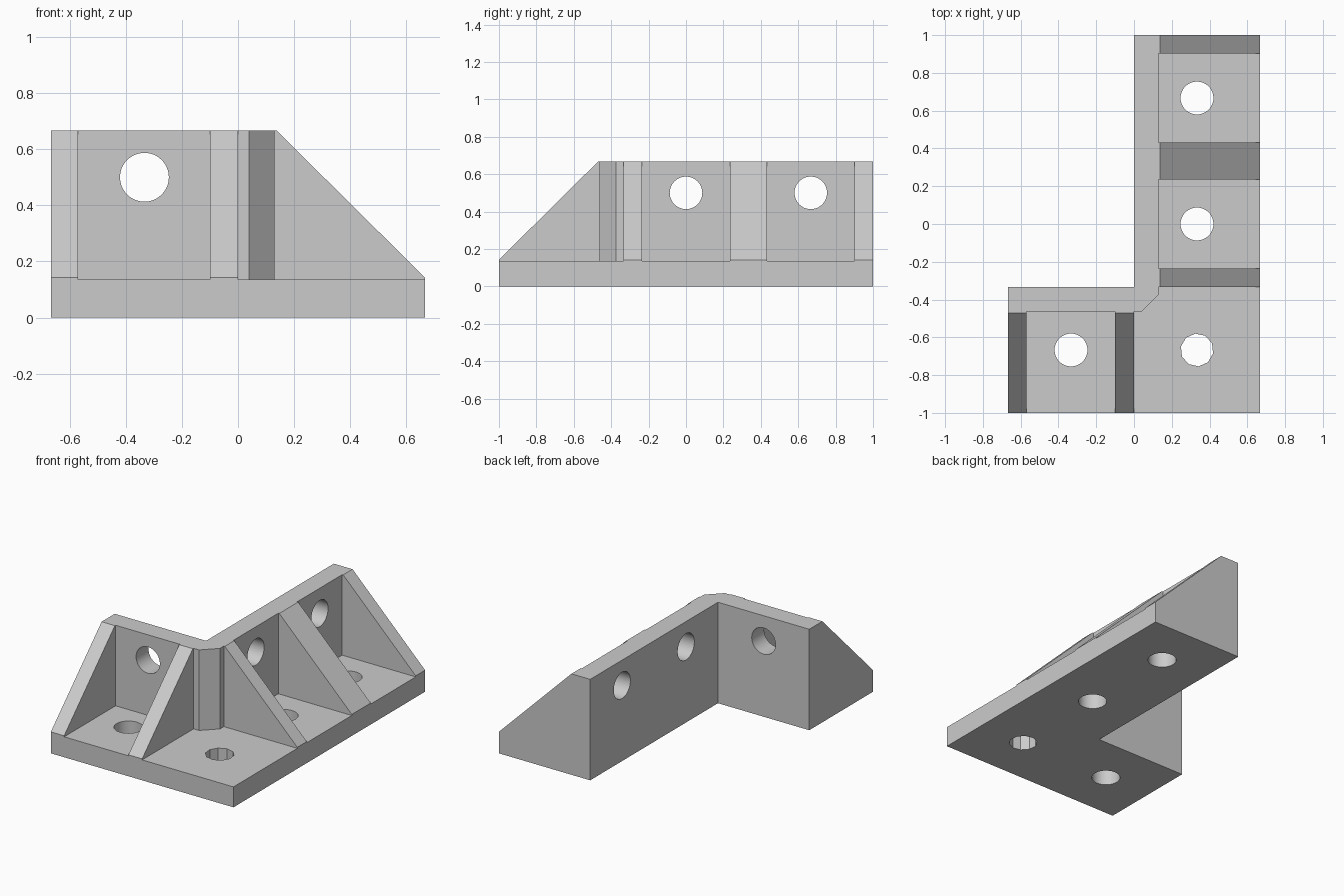
import bpy
import bmesh
from math import pi
from mathutils import Matrix, Vector

cube = bpy.data.objects.get("Cube")
if cube:
    bpy.data.objects.remove(cube, do_unlink=True)

grey = bpy.data.materials.new("light grey")
grey.use_nodes = True
grey.diffuse_color = (0.6, 0.6, 0.6, 1)
grey.node_tree.nodes["Principled BSDF"].inputs["Base Color"].default_value = grey.diffuse_color

W = 0.667       # half width of the bracket and its full height
INNER = W / 2   # inner corner of the L
BASE = 0.135    # plate thickness
WALL = 0.13     # wall thickness
HOLE = 0.087


def make_object(name, bm):
    bmesh.ops.recalc_face_normals(bm, faces=bm.faces)
    mesh = bpy.data.meshes.new(name)
    bm.to_mesh(mesh)
    bm.free()
    mesh.materials.append(grey)
    obj = bpy.data.objects.new(name, mesh)
    bpy.context.collection.objects.link(obj)
    return obj


def extrude(name, points, offset):
    """Solid from a planar outline swept along an offset."""
    bm = bmesh.new()
    face = bm.faces.new([bm.verts.new(p) for p in points])
    swept = bmesh.ops.extrude_face_region(bm, geom=[face])["geom"]
    bmesh.ops.translate(bm, vec=Vector(offset),
                        verts=[v for v in swept if isinstance(v, bmesh.types.BMVert)])
    return make_object(name, bm)


def drill(obj, holes):
    """Cut round holes: each is (centre, axis, number of sides)."""
    turn = {"x": Matrix.Rotation(pi / 2, 4, "Y"),
            "y": Matrix.Rotation(pi / 2, 4, "X"),
            "z": Matrix.Rotation(0.1, 4, "Z")}
    bm = bmesh.new()
    for centre, axis, sides in holes:
        bmesh.ops.create_cone(bm, cap_ends=True, segments=sides, radius1=HOLE, radius2=HOLE,
                              depth=0.4, matrix=Matrix.Translation(centre) @ turn[axis])
    cutter = make_object("hole_cutter", bm)
    cutter.hide_render = True
    mod = obj.modifiers.new("holes", "BOOLEAN")
    mod.operation = "DIFFERENCE"
    mod.solver = "EXACT"
    mod.object = cutter
    bpy.ops.object.select_all(action="DESELECT")
    obj.select_set(True)
    bpy.context.view_layer.objects.active = obj
    bpy.ops.object.modifier_apply(modifier=mod.name)
    bpy.ops.object.shade_smooth_by_angle(angle=pi / 6)
    bpy.data.objects.remove(cutter, do_unlink=True)


# L-shaped base plate; the corner hole is a coarse ten-sided one
outline = [(-W, -1), (W, -1), (W, 1), (0, 1), (0, -INNER), (-W, -INNER)]
base = extrude("base_plate", [(x, y, 0) for x, y in outline], (0, 0, BASE))
drill(base, [((-INNER, -W, 0), "z", 48), ((INNER, -W, 0), "z", 10),
             ((INNER, 0, 0), "z", 48), ((INNER, W, 0), "z", 48)])

# Upright wall following the L, with a chamfered inside corner
front = -INNER - WALL
outline = [(-W, -INNER), (0, -INNER), (0, 1), (WALL, 1),
           (WALL, front + 0.09), (0.04, front), (-W, front)]
wall = extrude("corner_wall", [(x, y, BASE) for x, y in outline], (0, 0, W - BASE))
drill(wall, [((-INNER, -0.4, 0.5), "y", 48),
             ((WALL / 2, 0, 0.5), "x", 48), ((WALL / 2, W, 0.5), "x", 48)])

# Sloped ribs: (distance from the wall's outer face, height)
profile = [(WALL, BASE), (W, BASE), (W, 0.142), (WALL + 0.007, W), (WALL, W)]
for name, start, end in (("outer_side_rib", -W, -0.57), ("inner_side_rib", -0.1, 0)):
    extrude(name, [(start, -INNER - d, z) for d, z in profile], (end - start, 0, 0))
for name, start, end in (("corner_rib", -INNER, -0.235), ("middle_rib", 0.235, 0.432),
                         ("back_rib", 0.902, 1)):
    extrude(name, [(d, start, z) for d, z in profile], (0, end - start, 0))
